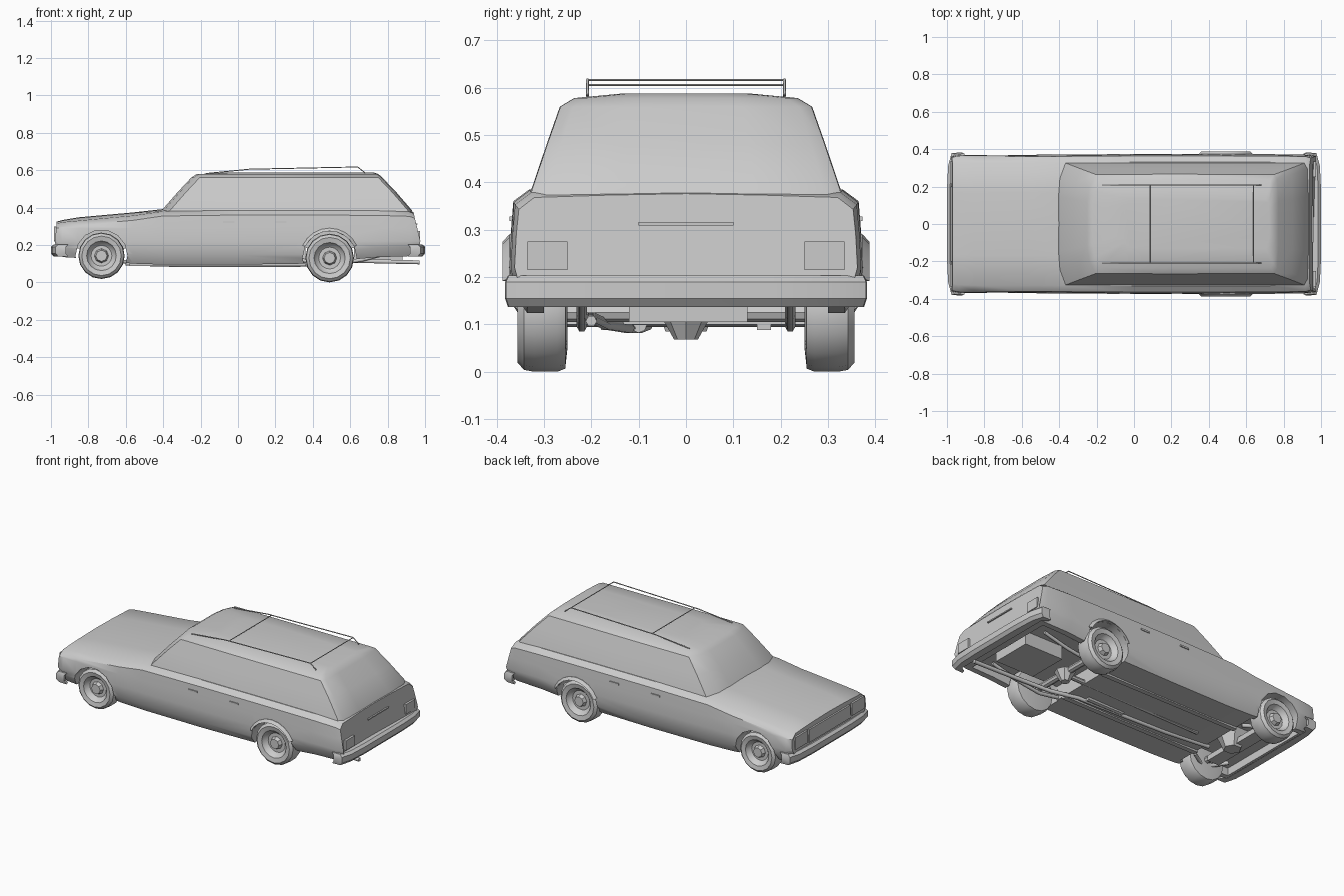
import bpy, bmesh, math
from mathutils import Vector

if "Cube" in bpy.data.objects:
    bpy.data.objects.remove(bpy.data.objects["Cube"])


def finish(name, bm, angle=35):
    bmesh.ops.recalc_face_normals(bm, faces=bm.faces)
    me = bpy.data.meshes.new(name)
    bm.to_mesh(me)
    bm.free()
    ob = bpy.data.objects.new(name, me)
    bpy.context.collection.objects.link(ob)
    smooth(ob, angle)
    return ob


def smooth(ob, angle=35):
    bpy.ops.object.select_all(action='DESELECT')
    ob.select_set(True)
    bpy.context.view_layer.objects.active = ob
    bpy.ops.object.shade_smooth_by_angle(angle=math.radians(angle))


def loft(name, rings, angle=35, closed=False):
    bm = bmesh.new()
    vs = [[bm.verts.new(p) for p in r] for r in rings]
    n = len(vs[0])
    pairs = list(zip(vs, vs[1:])) + ([(vs[-1], vs[0])] if closed else [])
    for a, b in pairs:
        for i in range(n):
            j = (i + 1) % n
            bm.faces.new((a[i], a[j], b[j], b[i]))
    if not closed:
        bm.faces.new(vs[0])
        bm.faces.new(vs[-1])
    return finish(name, bm, angle)


def box(name, x, y, z):
    ring = lambda h: [(x[0], y[0], h), (x[1], y[0], h), (x[1], y[1], h), (x[0], y[1], h)]
    return loft(name, [ring(z[0]), ring(z[1])])


def rod(name, p, q, r, n=8, r2=None):
    p, q = Vector(p), Vector(q)
    rot = (q - p).to_track_quat('Z', 'Y')
    def ring(c, rad):
        return [c + rot @ Vector((rad * math.cos(2 * math.pi * i / n), rad * math.sin(2 * math.pi * i / n), 0))
                for i in range(n)]
    return loft(name, [ring(p, r), ring(q, r if r2 is None else r2)])


def pipe(name, pts, r):
    cu = bpy.data.curves.new(name, 'CURVE')
    cu.dimensions = '3D'
    cu.bevel_depth, cu.bevel_resolution, cu.use_fill_caps = r, 1, True
    sp = cu.splines.new('POLY')
    sp.points.add(len(pts) - 1)
    for pt, co in zip(sp.points, pts):
        pt.co = (*co, 1)
    ob = bpy.data.objects.new(name, cu)
    bpy.context.collection.objects.link(ob)


# Lower body: x, bottom, shoulder height, centre height, half width, end lean
sections = [(-.978, .17, .315, .325, .36, -.08), (-.94, .135, .322, .334, .368, -.04),
            (-.85, .13, .33, .348, .37, 0), (-.56, .10, .357, .374, .37, 0),
            (-.40, .095, .38, .392, .371, 0), (0, .095, .385, .387, .374, 0),
            (.36, .10, .385, .387, .374, 0), (.75, .135, .383, .387, .373, 0),
            (.93, .14, .378, .384, .37, .1), (.975, .15, .368, .376, .362, .24)]
rings = []
for x, zb, zt, zc, w, lean in sections:
    half = [(w * .9, zb), (w * .985, zb + .05), (w, .22), (w * .99, .29), (w * .975, zt - .025), (w * .885, zt)]
    pts = half + [(w * .45, zc - .003)]
    loop = pts + [(0, zc)] + [(-y, z) for y, z in reversed(pts)]
    rings.append([(x - lean * abs(z - .22), y, z) for y, z in loop])
body = loft('body', rings)

# Wheel arches and underside recesses
WHEELS = ((-.73, .142, .124), (.49, .13, .13))
cutters = []
for x, z, r in WHEELS:
    for s in (-1, 1):
        cutters.append(rod('arch_cutter', (x, s * .225, z), (x, s * .6, z), r + .015, 14))
cutters += [box('recess_cutter', (-.92, -.58), (-.3, .3), (0, .18)),
            box('recess_cutter', (.36, .9), (-.3, .3), (0, .185))]
for c in cutters:
    m = body.modifiers.new('cut', 'BOOLEAN')
    m.operation, m.object, m.solver = 'DIFFERENCE', c, 'EXACT'
    bpy.context.view_layer.objects.active = body
    bpy.ops.object.modifier_apply(modifier=m.name)
for c in cutters:
    bpy.data.objects.remove(c)
smooth(body)

# Cabin: z, front x, rear x, half width
rings = []
for z, xf, xr, w in ((.345, -.43, .94, .335), (.385, -.408, .93, .325), (.48, -.325, .848, .293),
                     (.56, -.25, .772, .265), (.578, -.222, .752, .235), (.588, -.06, .725, .13)):
    half = [(xf, w * .45), (xf + .012, w * .75), (xf + .045, w), (.2, w * 1.005),
            (xr - .022, w), (xr - .006, w * .9), (xr, w * .45)]
    rings.append([(x, y, z) for x, y in half] + [(x, -y, z) for x, y in reversed(half)])
loft('cabin', rings)

# Wraparound bumpers
for name, s in (('front_bumper', -1), ('rear_bumper', 1)):
    half = [(1, .18), (.994, .31), (.975, .38), (.92, .382), (.925, .36), (.955, .34)]
    plan = half + [(x, -y) for x, y in reversed(half)]
    loft(name, [[(s * x * f, y * f, z) for x, y in plan]
                for z, f in ((.137, .985), (.155, 1), (.19, 1), (.203, .985))])

# Wheels: lathed tyre with a shallow dished hub
profile = [(.0, .322), (.45, .322), (.58, .335), (.64, .35), (.85, .356), (.97, .342),
           (1, .32), (1, .272), (.95, .255), (.6, .25), (.0, .25)]
for (x, z, r), end in zip(WHEELS, ('front', 'rear')):
    for s in (-1, 1):
        N = 16
        prof = [(max(a, .02), y) for a, y in profile]
        loft(end + '_wheel',
             [[(x + a * r * math.cos(2 * math.pi * i / N), s * y, z + a * r * math.sin(2 * math.pi * i / N))
               for a, y in prof] for i in range(N)], closed=True)
        rod(end + '_hubcap', (x, s * .29, z), (x, s * .345, z), .05, 8, .03)
        # Rear arch flare
        if end == 'rear':
            lip = []
            for i in range(9):
                t = math.pi * (.14 + .72 * i / 8)
                lip.append([(x + k * math.cos(t), s * y, z + k * math.sin(t))
                            for k, y in ((r + .014, .355), (r + .014, .388), (r + .03, .373), (r + .03, .355))])
            loft('rear_arch_flare', lip)

# Front face: grille, headlights, rear lights and handles
box('grille', (-.982, -.95), (-.2, .2), (.215, .295))
for s in (-1, 1):
    box('headlight', (-.983, -.95), sorted((s * .215, s * .335)), (.222, .298))
    box('tail_light', (.93, .972), sorted((s * .25, s * .335)), (.215, .275))
    for x in (.2, -.08):
        box('door_handle', (x, x + .06), sorted((s * .355, s * .373)), (.318, .328))
box('tailgate_handle', (.92, .961), (-.1, .1), (.309, .316))

# Roof rack
for s in (-1, 1):
    y = s * .208
    pipe('roof_rail', [(-.17, y, .582), (.06, y, .605), (.64, y, .617), (.68, y, .585)], .003)
for x, z in ((.085, .606), (.64, .616)):
    rod('rack_crossbar', (x, -.208, z), (x, .208, z), .0025, 6)

# Underside: axles, differential, springs, tank, engine sump, exhaust
rod('rear_axle', (.49, -.27, .125), (.49, .27, .125), .02)
rod('differential', (.49, 0, .13), (.49, 0, .068), .06, 8, .025)
rod('driveshaft', (-.45, 0, .1), (.46, 0, .115), .015)
box('front_crossmember', (-.77, -.69), (-.2, .2), (.098, .13))
rod('engine_sump', (-.7, 0, .2), (-.7, 0, .085), .1, 6, .05)
box('fuel_tank', (.62, .88), (-.12, .13), (.105, .19))
for s in (-1, 1):
    pipe('leaf_spring', [(.33, s * .22, .12), (.49, s * .22, .095), (.66, s * .22, .12), (.82, s * .22, .16)], .011)
    pipe('front_control_arm', [(-.6, s * .2, .11), (-.73, s * .28, .11), (-.84, s * .2, .14)], .012)
    rod('front_stub_axle', (-.73, s * .15, .135), (-.73, s * .29, .14), .02)
    box('floor_rail', (-.58, .36), sorted((s * .15, s * .18)), (.088, .1))
pipe('exhaust_pipe', [(-.6, -.08, .1), (-.3, -.1, .092), (.3, -.12, .092), (.45, -.17, .1),
                      (.62, -.2, .115), (.97, -.2, .107)], .012)
rod('muffler', (.0, -.1, .1), (.25, -.1, .1), .018)
